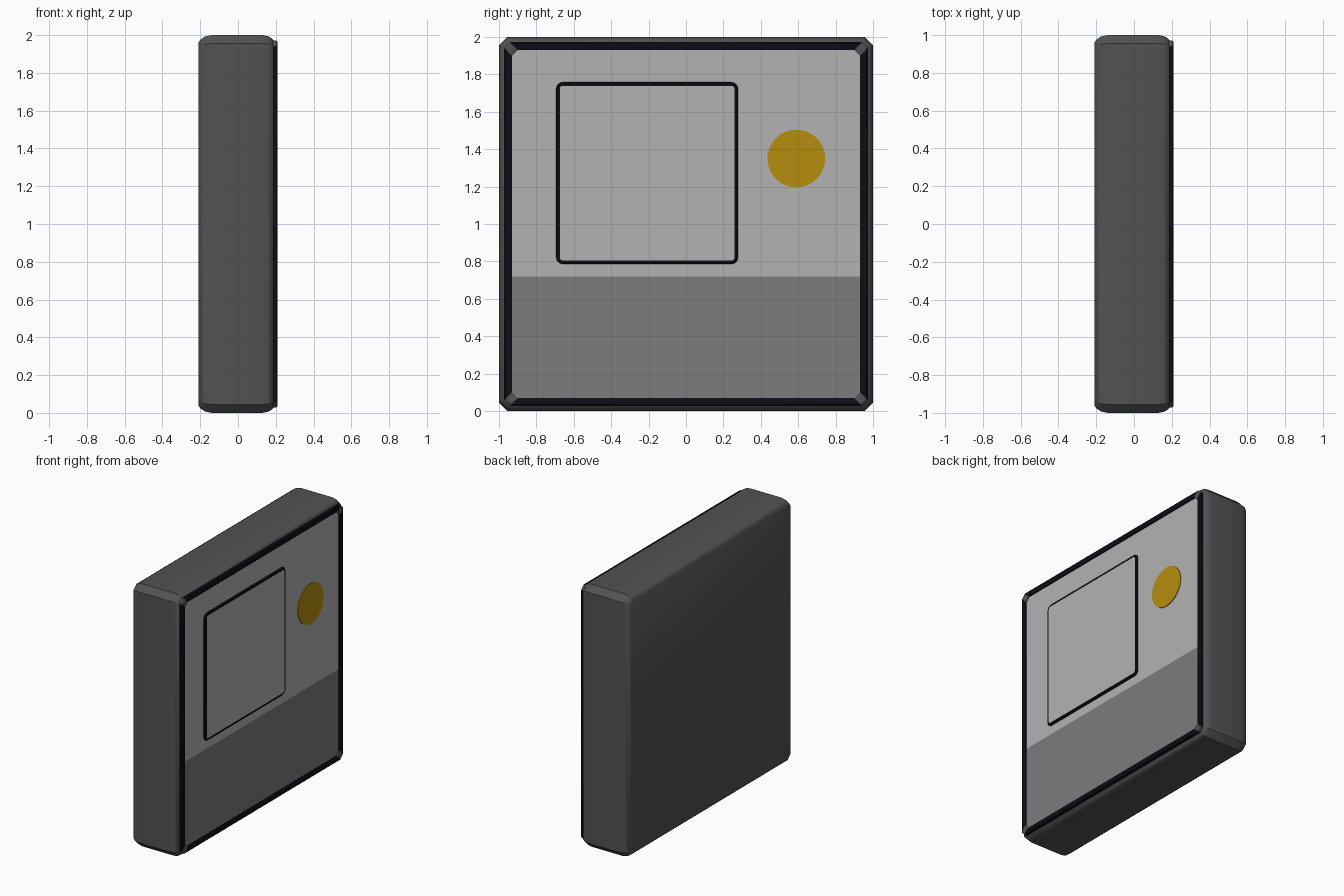
import bpy, bmesh
from math import sin, cos, pi, radians

if "Cube" in bpy.data.objects:
    bpy.data.objects.remove(bpy.data.objects["Cube"])


def material(name, r, g, b):
    m = bpy.data.materials.new(name)
    m.diffuse_color = (r, g, b, 1)
    m.use_nodes = True
    m.node_tree.nodes["Principled BSDF"].inputs["Base Color"].default_value = m.diffuse_color
    return m


CASE = material("case_grey", 0.085, 0.085, 0.085)
TRIM = material("trim_black", 0.004, 0.004, 0.009)
LIGHT = material("light_grey", 0.45, 0.45, 0.45)
MID = material("mid_grey", 0.2, 0.2, 0.2)
GOLD = material("gold", 0.47, 0.27, 0.004)


def outline(half, corner, segs):
    # Square with cut or rounded corners, in the y-z plane
    pts = []
    for k in range(4):
        a0 = k * pi / 2
        sy = 1 if k in (0, 3) else -1
        sz = 1 if k in (0, 1) else -1
        for s in range(segs + 1):
            a = a0 + s * pi / 2 / segs
            pts.append((sy * (half - corner) + corner * cos(a),
                        sz * (half - corner) + corner * sin(a)))
    return pts


def loft(name, rings, mats, cy=0, cz=1, segs=1, back=True, front=None, corner_mat=0):
    # Rings are (x, half size, corner size); front = material index of the front cap
    bm = bmesh.new()
    loops = [[bm.verts.new((x, cy + y, cz + z)) for y, z in outline(h, c, segs)]
             for x, h, c in rings]
    n = len(loops[0])
    for a, b in zip(loops, loops[1:]):
        for j in range(n):
            k = (j + 1) % n
            f = bm.faces.new((a[j], a[k], b[k], b[j]))
            if j % (segs + 1) < segs:
                f.material_index = corner_mat
    if back:
        bm.faces.new(loops[0][::-1])
    if front is not None:
        bm.faces.new(loops[-1]).material_index = front
    return finish(name, bm, mats)


def finish(name, bm, mats):
    bmesh.ops.recalc_face_normals(bm, faces=bm.faces)
    me = bpy.data.meshes.new(name)
    bm.to_mesh(me)
    bm.free()
    for m in mats:
        me.materials.append(m)
    ob = bpy.data.objects.new(name, me)
    bpy.context.collection.objects.link(ob)
    bpy.ops.object.select_all(action='DESELECT')
    ob.select_set(True)
    bpy.context.view_layer.objects.active = ob
    bpy.ops.object.shade_smooth_by_angle(angle=radians(32))
    return ob


def slab(name, x0, x1, z0, z1, half_y, mat):
    bm = bmesh.new()
    bmesh.ops.create_cube(bm, size=1)
    for v in bm.verts:
        v.co = ((x0 + x1) / 2 + v.co.x * (x1 - x0), v.co.y * 2 * half_y,
                (z0 + z1) / 2 + v.co.z * (z1 - z0))
    return finish(name, bm, [mat])


# Casing with rounded front and back edges and cut corners
loft("casing", [(-0.21, 0.96, 0.03), (-0.198, 0.977, 0.036), (-0.175, 0.993, 0.042),
                (-0.14, 1.0, 0.045), (0.13, 1.0, 0.045), (0.16, 0.994, 0.042),
                (0.178, 0.984, 0.038), (0.189, 0.97, 0.033)], [CASE], front=0)

# Black rim with grey corner pieces
loft("rim", [(0.185, 0.973, 0.033), (0.203, 0.972, 0.032), (0.21, 0.964, 0.03),
             (0.21, 0.938, 0.03), (0.204, 0.93, 0.03), (0.185, 0.93, 0.03)],
     [TRIM, CASE], back=False, corner_mat=1)

# Two-tone face panel
slab("upper_panel", 0.15, 0.197, 0.72, 1.936, 0.936, LIGHT)
slab("lower_panel", 0.15, 0.197, 0.064, 0.72, 0.936, MID)

# Raised square window with black edge
loft("window", [(0.18, 0.486, 0.035), (0.203, 0.486, 0.035), (0.21, 0.478, 0.027),
                (0.21, 0.467, 0.016)], [TRIM, LIGHT],
     cy=-0.208, cz=1.272, segs=4, front=1)

# Round gold button
loft("button", [(0.18, 0.154, 0.154), (0.202, 0.154, 0.154)], [GOLD],
     cy=0.59, cz=1.35, segs=12, front=0)
